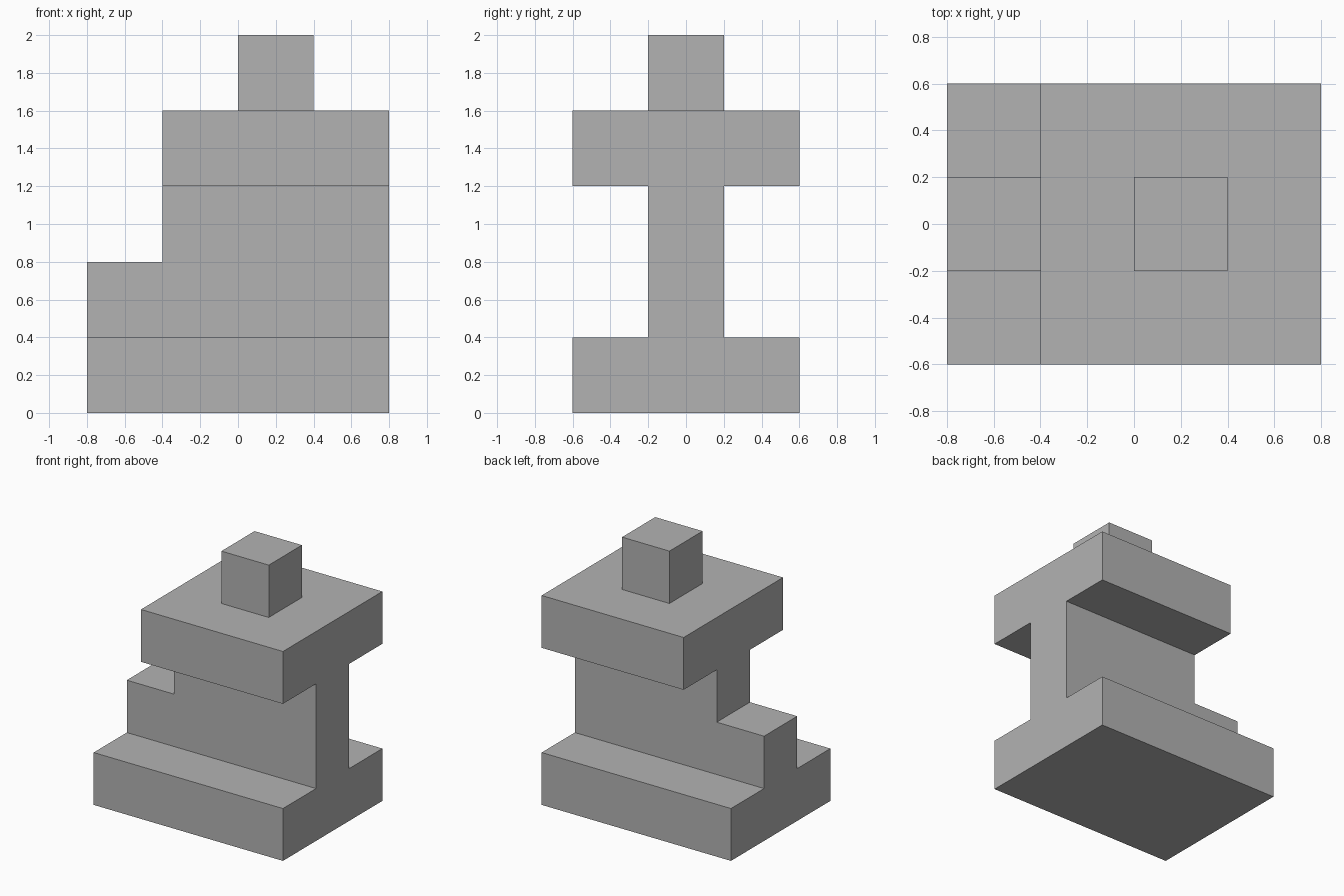
import bpy
import bmesh

cube = bpy.data.objects.get("Cube")
if cube:
    bpy.data.objects.remove(cube, do_unlink=True)

# Single flat colour
GREY = (0.45, 0.45, 0.45, 1.0)
grey = bpy.data.materials.new("plain_grey")
grey.use_nodes = True
grey.diffuse_color = GREY
grey.node_tree.nodes["Principled BSDF"].inputs["Base Color"].default_value = GREY


def extrude_profile(name, outline, half_depth):
    """Extrude an XZ outline symmetrically along y."""
    bm = bmesh.new()
    face = bm.faces.new([bm.verts.new((x, -half_depth, z)) for x, z in outline])
    result = bmesh.ops.extrude_face_region(bm, geom=[face])
    moved = [g for g in result["geom"] if isinstance(g, bmesh.types.BMVert)]
    bmesh.ops.translate(bm, verts=moved, vec=(0, 2 * half_depth, 0))
    bmesh.ops.recalc_face_normals(bm, faces=bm.faces)
    mesh = bpy.data.meshes.new(name)
    bm.to_mesh(mesh)
    bm.free()
    mesh.materials.append(grey)
    obj = bpy.data.objects.new(name, mesh)
    bpy.context.collection.objects.link(obj)
    return obj


def block(name, x0, x1, z0, z1, half_depth):
    return extrude_profile(name, [(x0, z0), (x1, z0), (x1, z1), (x0, z1)], half_depth)


# Wide foot slab
block("base_slab", -0.8, 0.8, 0, 0.4, 0.6)

# Narrow upright wall with a low step on its right end
extrude_profile("stepped_web", [(-0.8, 0.4), (0.8, 0.4), (0.8, 1.2),
                                (-0.4, 1.2), (-0.4, 0.8), (-0.8, 0.8)], 0.2)

# Square upper slab and the small cube on top
block("top_slab", -0.4, 0.8, 1.2, 1.6, 0.6)
block("top_knob", 0, 0.4, 1.6, 2, 0.2)
